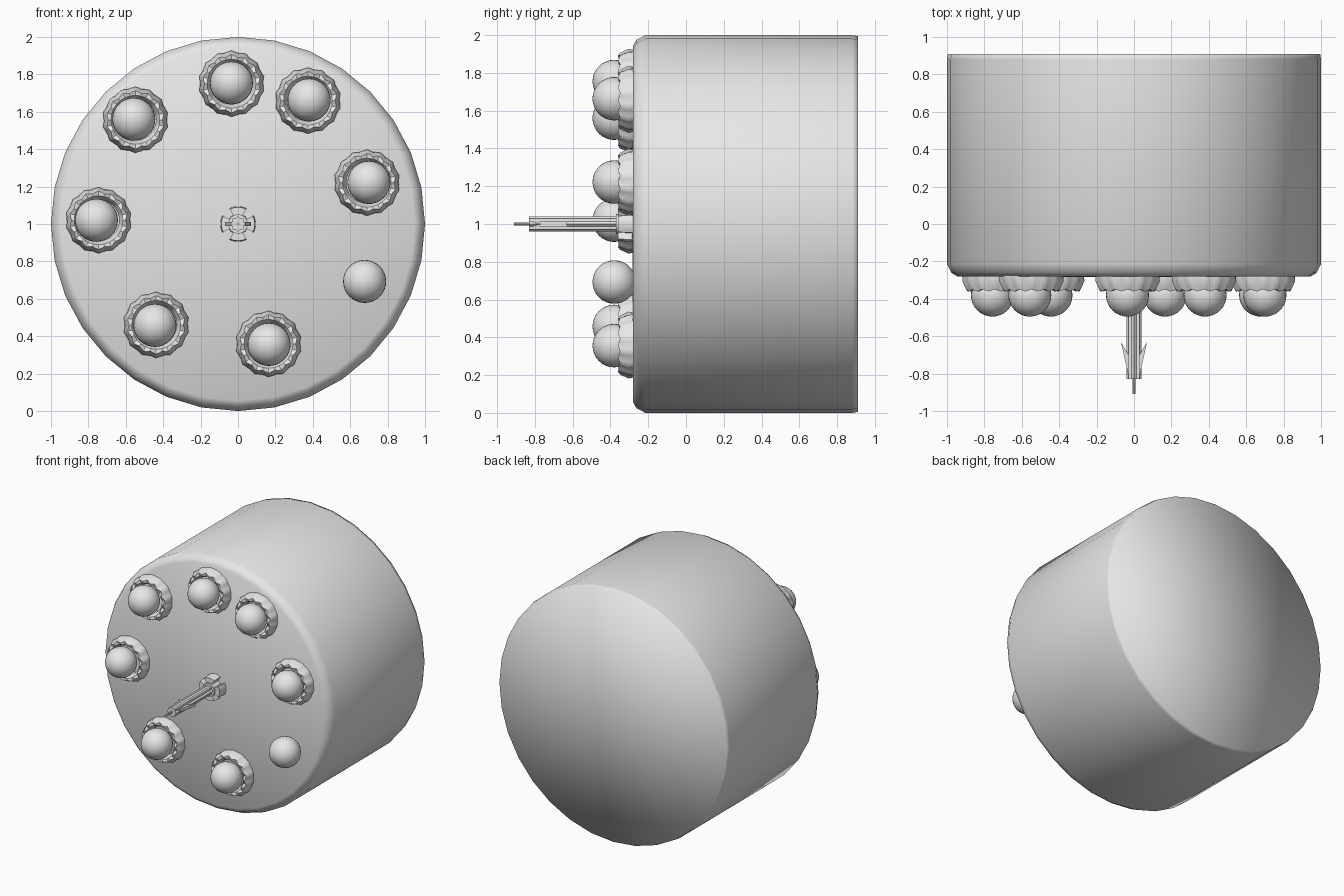
import bpy, bmesh
from math import sin, cos, pi, radians

cube = bpy.data.objects.get("Cube")
if cube:
    bpy.data.objects.remove(cube, do_unlink=True)

CENTRE_Z = 1.0
grey = bpy.data.materials.new("plain_grey")
grey.use_nodes = True
grey.diffuse_color = (0.8, 0.8, 0.8, 1)
grey.node_tree.nodes["Principled BSDF"].inputs["Base Color"].default_value = (0.8, 0.8, 0.8, 1)


def finish(bm, name, angle):
    bmesh.ops.recalc_face_normals(bm, faces=bm.faces)
    me = bpy.data.meshes.new(name)
    bm.to_mesh(me)
    bm.free()
    for p in me.polygons:
        p.use_smooth = True
    if angle < 180:
        me.set_sharp_from_angle(angle=radians(angle))
    me.materials.append(grey)
    ob = bpy.data.objects.new(name, me)
    bpy.context.collection.objects.link(ob)
    return ob


def lathe(name, profile, at=(0, CENTRE_Z), sides=32, closed=False, start=0, span=2 * pi,
          angle=40, wave=None):
    """Turn a profile of (radius, y) points about an axis along y."""
    bm = bmesh.new()
    full = span > 6.28
    columns = []
    poles = {}
    for i in range(sides if full else sides + 1):
        a = start + span * i / sides
        col = []
        for k, (r, y) in enumerate(profile):
            if r == 0:
                if k not in poles:
                    poles[k] = bm.verts.new((at[0], y, at[1]))
                col.append(poles[k])
                continue
            if wave:
                r, y = wave(k, a, r, y)
            col.append(bm.verts.new((at[0] + r * sin(a), y, at[1] + r * cos(a))))
        columns.append(col)
    n = len(profile)
    for i in range(sides):
        c, d = columns[i], columns[(i + 1) % len(columns)]
        for k in range(n if closed else n - 1):
            m = (k + 1) % n
            ring = list(dict.fromkeys((c[k], c[m], d[m], d[k])))
            bm.faces.new(ring)
    if not full:
        bm.faces.new(columns[0])
        bm.faces.new(columns[-1])
    return finish(bm, name, angle)


# Drum with a rounded front rim and a flat, softly shaded back
lathe("drum_body", [(0, -0.285), (0.945, -0.28), (0.975, -0.262), (1, -0.215),
                    (1, 0.88), (0.995, 0.91), (0, 0.91)], angle=180)


# Bulbs, all but one seated in a fluted collar
def flute(k, a, r, y):
    w = cos(14 * a)
    if k in (2, 3):
        r += 0.006 * w
    if k in (3, 4):
        y += 0.006 * w
    return r, y


collar = [(0.11, -0.27), (0.17, -0.27), (0.171, -0.305), (0.15, -0.355), (0.13, -0.352), (0.11, -0.32)]
bulbs = [(-0.557, 1.56, True), (-0.035, 1.754, True), (0.38, 1.663, True), (0.70, 1.222, True),
         (0.677, 0.693, False), (0.166, 0.356, True), (-0.444, 0.458, True), (-0.757, 1.02, True)]
for i, (x, z, seated) in enumerate(bulbs):
    ball = [(0.115 * sin(pi * k / 16), -0.38 - 0.115 * cos(pi * k / 16)) for k in range(17)]
    ball[0], ball[-1] = (0, ball[0][1]), (0, ball[-1][1])
    lathe(f"bulb_{i + 1}", ball, (x, z), angle=180)
    if seated:
        # collars lean very slightly towards the centre of the drum
        seat = (x * 0.985, CENTRE_Z + (z - CENTRE_Z) * 0.995)
        lathe(f"collar_{i + 1}", collar, seat, sides=56, closed=True, wave=flute)


# Grooved spear shaft with a thin tip
def groove(k, a, r, y):
    return r * (1 + 0.12 * cos(8 * a)), y


lathe("spear_shaft", [(0, -0.83), (0.036, -0.83), (0.036, -0.28), (0, -0.28)], sides=16, wave=groove, angle=25)
lathe("spear_tip", [(0, -0.91), (0.008, -0.91), (0.008, -0.82), (0, -0.82)], sides=8)

# Hub and the four flange blades around the foot of the shaft
lathe("spear_hub", [(0, -0.37), (0.052, -0.37), (0.055, -0.28), (0, -0.28)], sides=16)
for i in range(4):
    lathe(f"flange_blade_{i + 1}", [(0.045, -0.36), (0.09, -0.36), (0.095, -0.28), (0.045, -0.28)],
          sides=5, closed=True, start=i * pi / 2 - 0.5, span=1.0)

# Two swept-back barbs near the tip
for side, name in ((1, "left_barb"), (-1, "right_barb")):
    bm = bmesh.new()
    outline = [(0.03, -0.81), (0.07, -0.63), (0.03, -0.70)]
    lower, upper = [[bm.verts.new((side * x, y, CENTRE_Z + h)) for x, y in outline]
                    for h in (-0.012, 0.012)]
    bm.faces.new(lower)
    bm.faces.new(upper)
    for k in range(3):
        m = (k + 1) % 3
        bm.faces.new((lower[k], lower[m], upper[m], upper[k]))
    finish(bm, name, 30)
